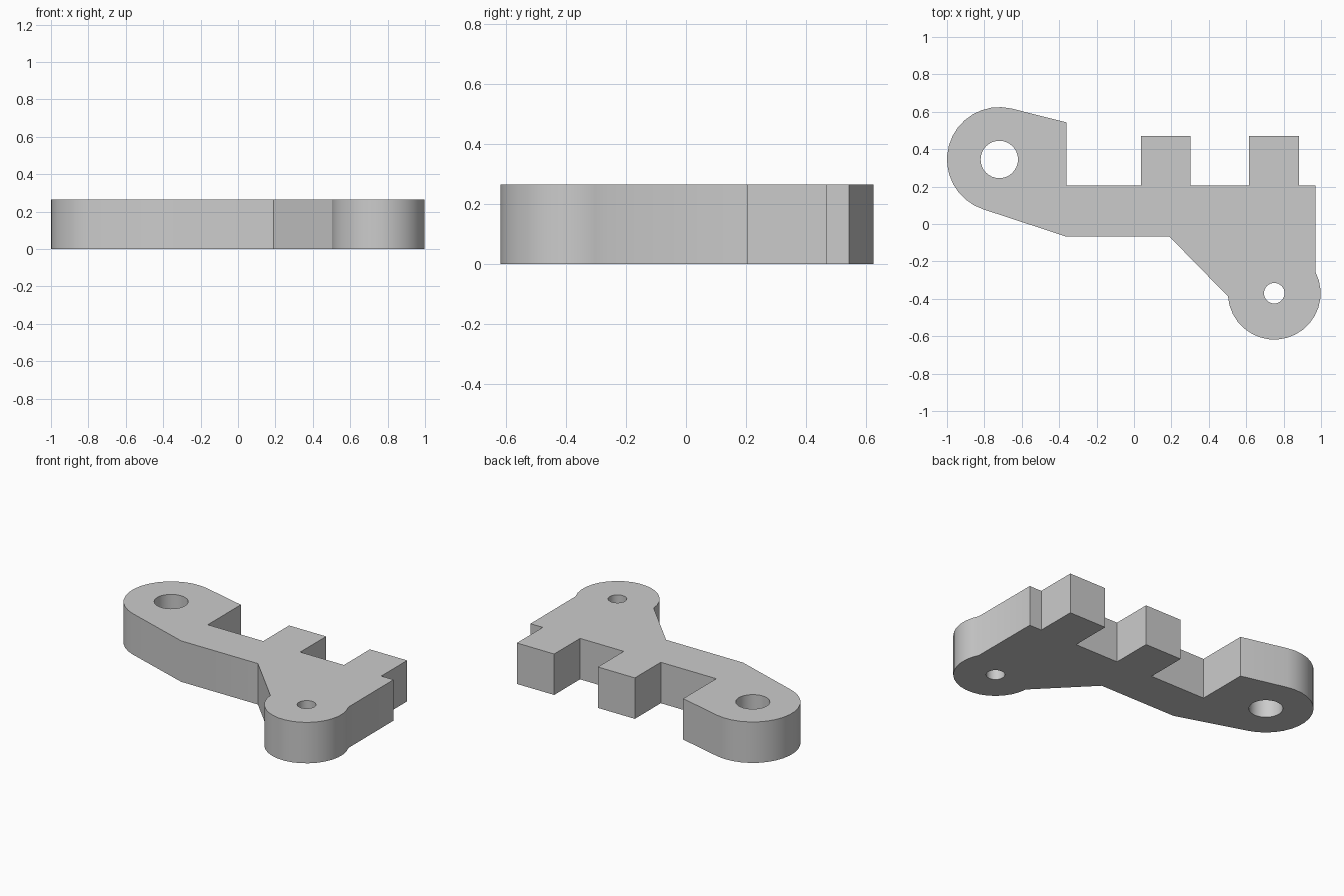
import bpy, bmesh
from math import cos, sin, radians

if "Cube" in bpy.data.objects:
    bpy.data.objects.remove(bpy.data.objects["Cube"], do_unlink=True)

HEIGHT = 0.265
BACK, TAB = 0.205, 0.47          # back edge of the bar and of the tabs
BIG, SMALL = (-0.72, 0.345), (0.75, -0.37)   # pivot centres


def arc(centre, radius, start, end, steps):
    angles = [radians(start + (end - start) * i / steps) for i in range(steps + 1)]
    return [(centre[0] + radius * cos(a), centre[1] + radius * sin(a)) for a in angles]


def tab(right, left):
    return [(right, BACK), (right, TAB), (left, TAB), (left, BACK)]


# Outer outline, counter-clockwise, and the two pivot holes
outline = (arc(BIG, 0.28, 77, 252, 16)
           + [(-0.36, -0.068), (0.19, -0.068)]
           + arc(SMALL, 0.248, 184, 387, 18)
           + [(0.97, BACK)] + tab(0.882, 0.615) + tab(0.302, 0.037)
           + [(-0.36, BACK), (-0.36, 0.543)])
big_hole = arc(BIG, 0.1, 0, 360, 32)[:-1]
small_hole = arc(SMALL, 0.055, 0, 360, 32)[:-1]

# Filled flat profile extruded to a solid plate
curve = bpy.data.curves.new("bracket_profile", "CURVE")
curve.dimensions = "2D"
curve.fill_mode = "BOTH"
curve.extrude = HEIGHT / 2
for loop in (outline, big_hole, small_hole):
    spline = curve.splines.new("POLY")
    spline.points.add(len(loop) - 1)
    for point, (x, y) in zip(spline.points, loop):
        point.co = (x, y, 0, 1)
    spline.use_cyclic_u = True
bracket = bpy.data.objects.new("pivot_bracket", curve)
bpy.context.collection.objects.link(bracket)
bpy.ops.object.select_all(action="DESELECT")
bracket.select_set(True)
bpy.context.view_layer.objects.active = bracket
bpy.ops.object.convert(target="MESH")
bracket = bpy.context.object
mesh = bracket.data

# Weld caps to walls and stand the plate on the floor
bm = bmesh.new()
bm.from_mesh(mesh)
bmesh.ops.remove_doubles(bm, verts=bm.verts, dist=0.0005)
bmesh.ops.translate(bm, verts=bm.verts, vec=(0, 0, HEIGHT / 2))
bmesh.ops.recalc_face_normals(bm, faces=bm.faces)
bm.to_mesh(mesh)
bm.free()

# Plain grey finish
grey = bpy.data.materials.new("plain_grey")
grey.use_nodes = True
colour = (0.6, 0.6, 0.6, 1)
grey.diffuse_color = colour
grey.node_tree.nodes["Principled BSDF"].inputs["Base Color"].default_value = colour
mesh.materials.clear()
mesh.materials.append(grey)
bpy.ops.object.shade_smooth_by_angle(angle=radians(30))
